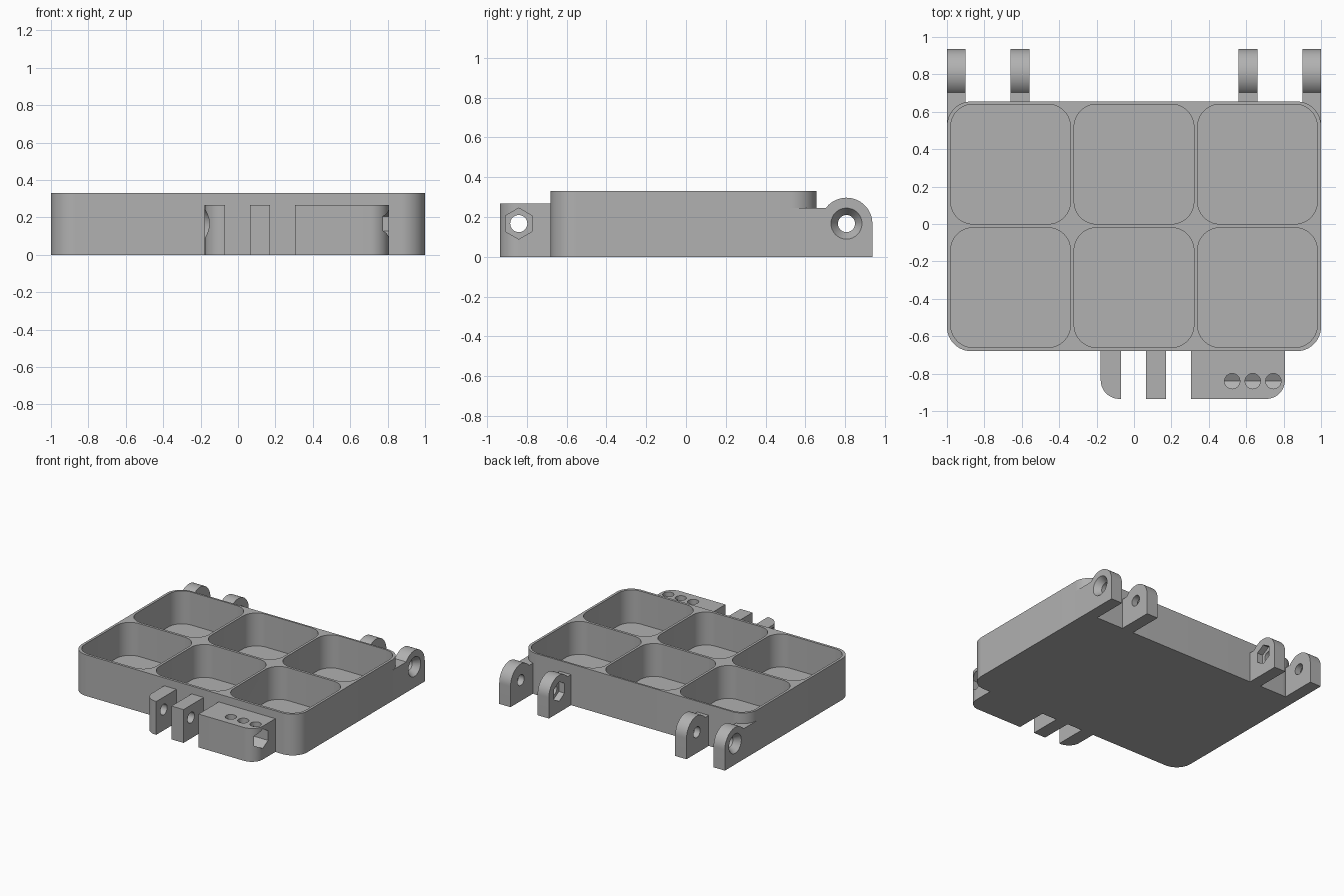
import bpy, bmesh
from math import sin, cos, radians, sqrt, atan2, degrees
from mathutils import Vector

if "Cube" in bpy.data.objects:
    bpy.data.objects.remove(bpy.data.objects["Cube"], do_unlink=True)

GREY = (0.44, 0.44, 0.44, 1)
mat = bpy.data.materials.new("plain grey")
mat.use_nodes = True
mat.diffuse_color = GREY
mat.node_tree.nodes["Principled BSDF"].inputs["Base Color"].default_value = GREY

HEIGHT, FLOOR = 0.33, 0.066
PIN_Z, PIN_R, RECESS_R = 0.167, 0.043, 0.078
HINGE_Y, LATCH_Y = 0.806, -0.84


def arc(u, v, r, start, end, n=16):
    angles = [radians(start + (end - start) * i / n) for i in range(n + 1)]
    return [(u + r * cos(a), v + r * sin(a)) for a in angles]


def rounded_rect(u0, u1, v0, v1, radii):
    """Outline anticlockwise; radii for lower left, lower right, upper right, upper left."""
    corners = [(u0, v0, 1, 1), (u1, v0, -1, 1), (u1, v1, -1, -1), (u0, v1, 1, -1)]
    points = []
    for i, ((u, v, su, sv), r) in enumerate(zip(corners, radii)):
        start = 180 + 90 * i
        points += arc(u + su * r, v + sv * r, r, start, start + 90) if r else [(u, v)]
    return points


def loft(name, outline_a, outline_b, axis, a, b):
    """Solid between two matching outlines, lying across the x or z axis."""
    def place(p, t):
        return Vector((t, *p)) if axis == "x" else Vector((*p, t))
    bm = bmesh.new()
    low = [bm.verts.new(place(p, a)) for p in outline_a]
    high = [bm.verts.new(place(p, b)) for p in outline_b]
    bm.faces.new(low[::-1])
    bm.faces.new(high)
    for i in range(len(low)):
        j = (i + 1) % len(low)
        bm.faces.new((low[i], low[j], high[j], high[i]))
    bmesh.ops.recalc_face_normals(bm, faces=bm.faces)
    mesh = bpy.data.meshes.new(name)
    bm.to_mesh(mesh)
    bm.free()
    mesh.materials.append(mat)
    obj = bpy.data.objects.new(name, mesh)
    bpy.context.collection.objects.link(obj)
    return obj


def prism(name, outline, axis, a, b):
    return loft(name, outline, outline, axis, a, b)


def select(obj):
    bpy.ops.object.select_all(action="DESELECT")
    obj.select_set(True)
    bpy.context.view_layer.objects.active = obj


def cut(obj, cutters):
    select(obj)
    for cutter in cutters:
        mod = obj.modifiers.new("cut", "BOOLEAN")
        mod.operation, mod.solver, mod.object = "DIFFERENCE", "EXACT", cutter
        bpy.ops.object.modifier_apply(modifier=mod.name)
        bpy.data.objects.remove(cutter, do_unlink=True)


def finish(obj):
    select(obj)
    bpy.ops.object.shade_smooth_by_angle(angle=radians(30))


def ring(y, r, n=32, z=PIN_Z):
    return arc(y, z, r, 90, 90 + 360 * (n - 1) / n, n - 1)


def pin_hole(y, a, b):
    return prism("pin_cutter", ring(y, PIN_R), "x", a - 0.05, b + 0.05)


def hex_recess(y, a, b):
    return prism("hex_cutter", ring(y, RECESS_R, 6), "x", a, b)


def countersink(y, x_face, side, depth=0.05):
    """Cone that is widest at the outer face."""
    slope = (RECESS_R - PIN_R) / depth
    wide = RECESS_R + slope * 0.02
    return loft("cone_cutter", ring(y, wide), ring(y, PIN_R), "x",
                x_face + side * 0.02, x_face - side * depth)


def wells():
    return [prism("well_cutter", rounded_rect(x - 0.32, x + 0.32, y - 0.32, y + 0.32, [0.12] * 4),
                  "z", FLOOR, HEIGHT + 0.1)
            for x in (-0.66, 0, 0.66) for y in (-0.34, 0.32)]


# Tray with six wells
tray = prism("tray", rounded_rect(-1, 1, -0.68, 0.655, [0.13] * 4), "z", 0, HEIGHT)
cut(tray, wells())
finish(tray)

# Hinge knuckles: outer pair countersunk, inner pair with hexagonal nut recesses
SHANK_Z, KNUCKLE_R = 0.245, 0.13
rise = SHANK_Z - PIN_Z
meet = 180 - degrees(atan2(rise, sqrt(KNUCKLE_R ** 2 - rise ** 2)))


def knuckle_outline(y_start):
    y_end = HINGE_Y + KNUCKLE_R
    return ([(y_start, 0), (y_end, 0)] + arc(HINGE_Y, PIN_Z, KNUCKLE_R, 0, meet, 28)
            + [(y_start, SHANK_Z)])


for side, label in ((1, "left"), (-1, "right")):
    for kind, near, far, y_start in (("inner", 0.56, 0.66, 0.645), ("outer", 0.9, 1, 0.52)):
        a, b = sorted((side * near, side * far))
        knuckle = prism(f"{label}_{kind}_hinge_knuckle", knuckle_outline(y_start), "x", a, b)
        cutters = [pin_hole(HINGE_Y, a, b)]
        if kind == "outer":
            cutters += [countersink(HINGE_Y, side * far, side)] + wells()
        else:
            cutters.append(hex_recess(HINGE_Y, *sorted((side * 0.5, side * 0.61))))
        cut(knuckle, cutters)
        finish(knuckle)

# Latch ears and latch block along the front
LATCH_TOP, FRONT, BACK = 0.267, -0.935, -0.67
for name, a, b, radii in (("right_latch_ear", -0.178, -0.07, (0.1, 0, 0, 0)),
                          ("middle_latch_ear", 0.065, 0.172, (0, 0, 0, 0)),
                          ("latch_block", 0.305, 0.807, (0, 0.1, 0, 0))):
    part = prism(name, rounded_rect(a, b, FRONT, BACK, radii), "z", 0, LATCH_TOP)
    cutters = [pin_hole(LATCH_Y, a, b)]
    if name == "right_latch_ear":
        cutters.append(countersink(LATCH_Y, a, -1))
    if name == "latch_block":
        # Long hexagonal channel reached by three round openings in the top
        cutters.append(hex_recess(LATCH_Y, 0.46, b + 0.05))
        cutters += [prism("opening_cutter", ring(x, 0.041, z=LATCH_Y), "z", PIN_Z, LATCH_TOP + 0.1)
                    for x in (0.525, 0.635, 0.745)]
    cut(part, cutters)
    finish(part)
